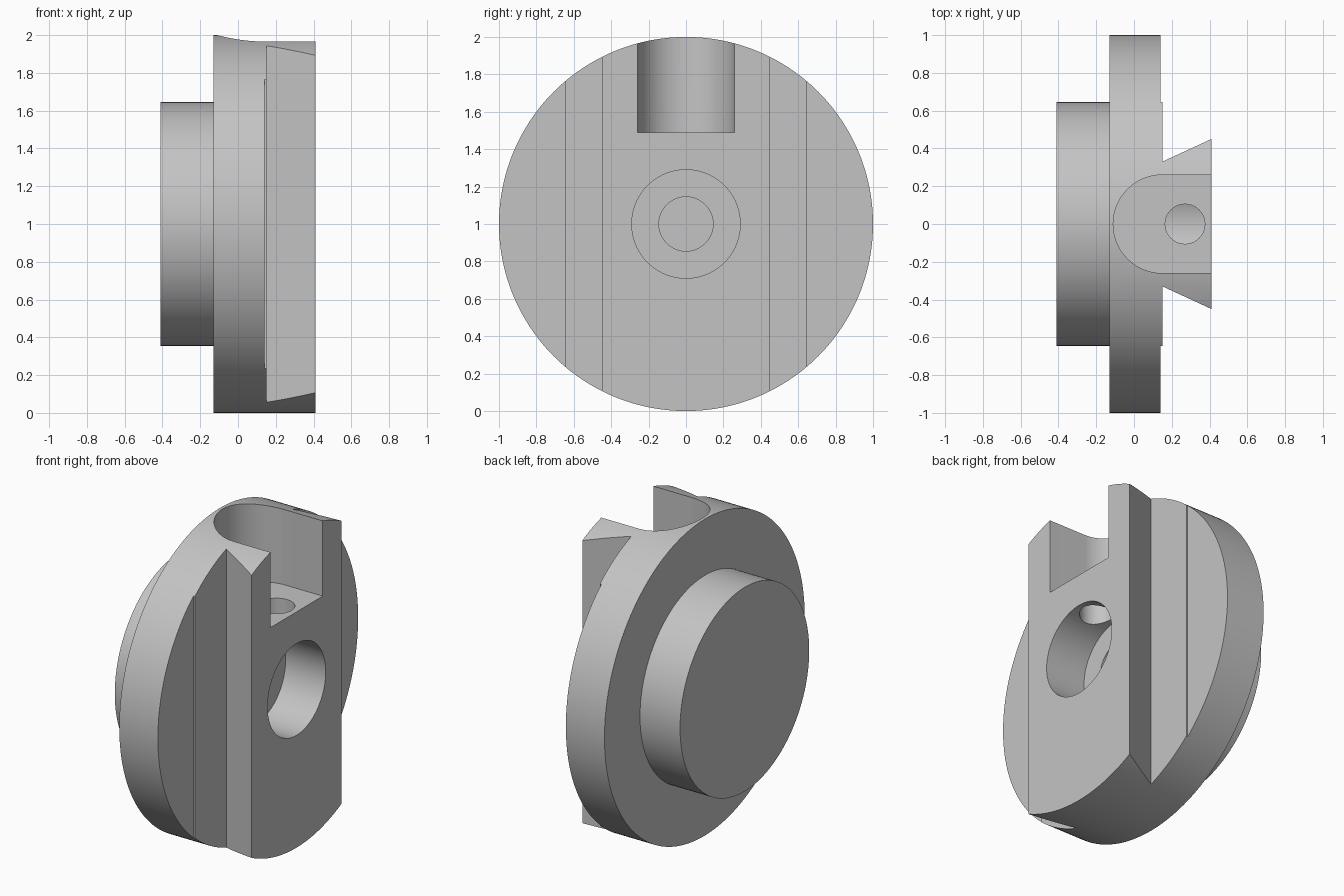
import bpy, bmesh, math
from mathutils import Matrix

cube = bpy.data.objects.get("Cube")
if cube:
    bpy.data.objects.remove(cube, do_unlink=True)

grey = bpy.data.materials.new("machined grey")
grey.use_nodes = True
colour = (0.55, 0.55, 0.55, 1)
grey.diffuse_color = colour
grey.node_tree.nodes["Principled BSDF"].inputs["Base Color"].default_value = colour


def finish(name, bm):
    bmesh.ops.recalc_face_normals(bm, faces=bm.faces)
    mesh = bpy.data.meshes.new(name)
    bm.to_mesh(mesh)
    bm.free()
    mesh.materials.append(grey)
    ob = bpy.data.objects.new(name, mesh)
    bpy.context.collection.objects.link(ob)
    return ob


def prism(name, outline, z0, z1):
    """Extrude an (x, y) outline upwards."""
    bm = bmesh.new()
    face = bm.faces.new([bm.verts.new((x, y, z0)) for x, y in outline])
    top = bmesh.ops.extrude_face_region(bm, geom=[face])["geom"]
    verts = [v for v in top if isinstance(v, bmesh.types.BMVert)]
    bmesh.ops.translate(bm, verts=verts, vec=(0, 0, z1 - z0))
    return finish(name, bm)


def x_cylinder(name, radius, x0, x1, segments=128):
    """Cylinder along x on the centre axis of the disc."""
    bm = bmesh.new()
    bmesh.ops.create_cone(
        bm, cap_ends=True, segments=segments, radius1=radius, radius2=radius,
        depth=x1 - x0,
        matrix=Matrix.Translation(((x0 + x1) / 2, 0, 1)) @ Matrix.Rotation(math.pi / 2, 4, "Y"))
    return finish(name, bm)


def combine(target, tool, operation):
    mod = target.modifiers.new(tool.name, "BOOLEAN")
    mod.operation = operation
    mod.solver = "EXACT"
    mod.object = tool
    bpy.context.view_layer.objects.active = target
    bpy.ops.object.modifier_apply(modifier=mod.name)
    bpy.data.objects.remove(tool, do_unlink=True)


def arc(cx, radius, start, end, steps):
    return [(cx + radius * math.cos(a), radius * math.sin(a))
            for a in (start + (end - start) * i / steps for i in range(steps + 1))]


# Disc, raised land and dovetail rail as one section, trimmed round
half = [(-0.13, 1.1), (0.14, 1.1), (0.14, 0.645), (0.15, 0.645), (0.15, 0.33), (0.41, 0.45)]
section = half + [(x, -y) for x, y in reversed(half)]
body = prism("dovetail_disc", section, -0.1, 2.1)
combine(body, x_cylinder("round_trim", 1, -0.5, 0.5, 192), "INTERSECT")

# Spigot on the back of the disc
combine(body, x_cylinder("spigot", 0.645, -0.41, -0.1), "UNION")

# Round-ended slot from the top
slot = [(0.6, 0.26)] + arc(0.15, 0.26, math.pi / 2, 1.5 * math.pi, 48) + [(0.6, -0.26)]
combine(body, prism("slot", slot, 1.49, 2.2), "DIFFERENCE")

# Stepped bore in the rail face, with a small hole down from the slot
combine(body, x_cylinder("bore", 0.29, 0.13, 0.6, 96), "DIFFERENCE")
combine(body, x_cylinder("inner_bore", 0.145, -0.13, 0.3, 64), "DIFFERENCE")
pin = arc(0.27, 0.105, 0, math.tau, 48)[:-1]
combine(body, prism("pin_hole", pin, 1.1, 1.6), "DIFFERENCE")

# Smooth round walls, sharp machined edges
bpy.ops.object.select_all(action="DESELECT")
body.select_set(True)
bpy.context.view_layer.objects.active = body
bpy.ops.object.shade_smooth_by_angle(angle=math.radians(20))
